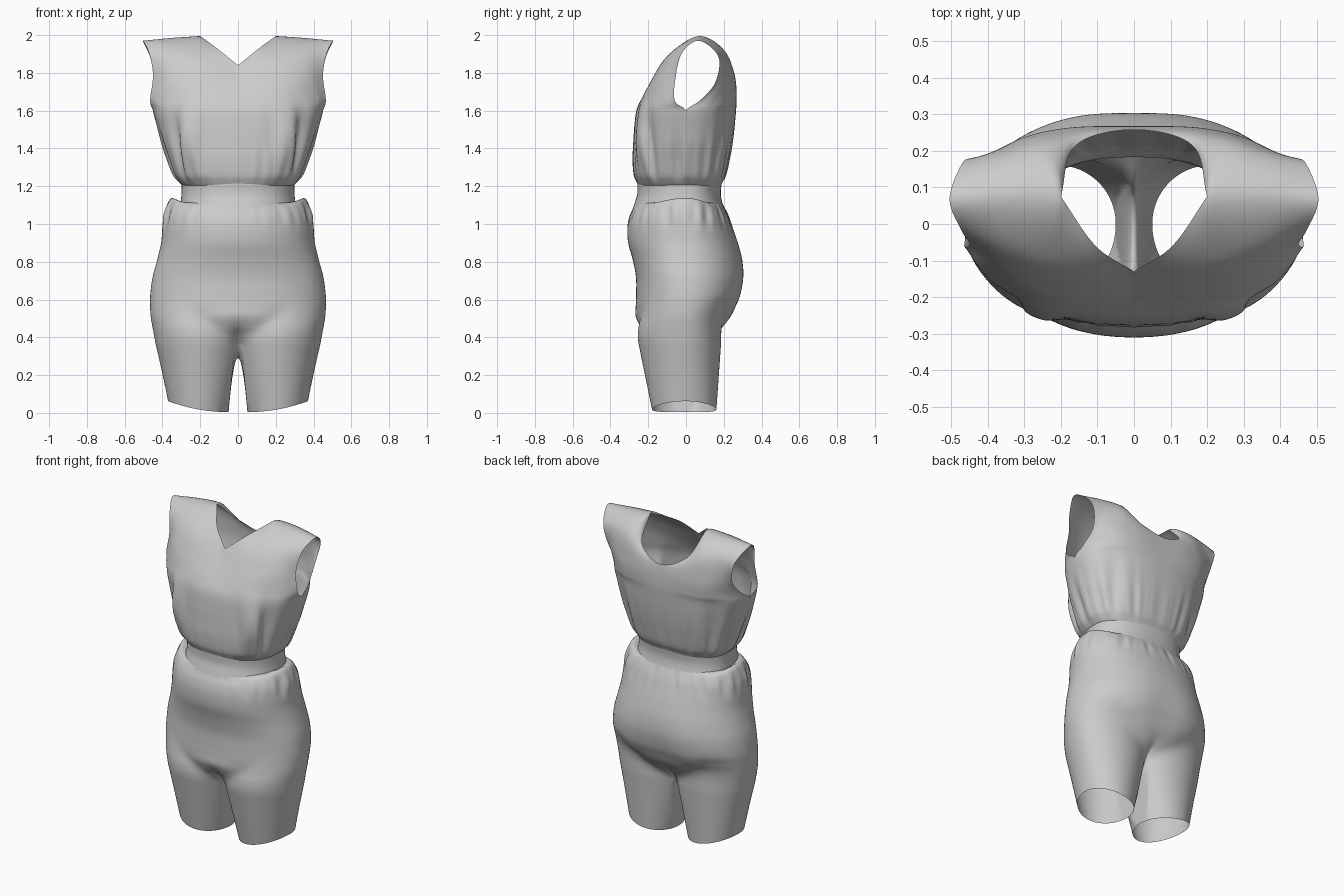
import bpy, bmesh, math
from mathutils import Vector as V

if "Cube" in bpy.data.objects:
    bpy.data.objects.remove(bpy.data.objects["Cube"])

Q = 40  # columns per quarter of the body


def cat(p, t, first=None, last=None):
    """Point on a Catmull-Rom curve through p, t in 0..1."""
    f = t * (len(p) - 1)
    i = min(int(f), len(p) - 2)
    f -= i
    b, c = p[i], p[i + 1]
    a = p[i - 1] if i else (first if first is not None else b * 2 - c)
    d = p[i + 2] if i + 2 < len(p) else (last if last is not None else c * 2 - b)
    return b + (c - a) * (f / 2) + (a * 2 - b * 5 + c * 4 - d) * (f * f / 2) \
        + (b * 3 - a - c * 3 + d) * (f ** 3 / 2)


def dense(rows, n, before=None, after=None):
    """Fill in n rows along the control rows, column by column."""
    return [[cat([r[c] for r in rows], j / n, before[c] if before else None,
                 after[c] if after else None)
             for c in range(len(rows[0]))] for j in range(n + 1)]


def ring_point(row, deg, e=2.25):
    """Half cross-section: deg -90 is front centre, 90 is back centre."""
    z, w, f, b = row
    a = math.radians(deg)
    c, s = max(math.cos(a), 0), math.sin(a)
    x = 0 if abs(deg) > 89.99 else w * c ** (2 / e)
    return V((x, math.copysign(abs(s) ** (2 / e), s) * (b if s > 0 else f), z))


def add_grid(bm, rows):
    vs = [[bm.verts.new(p) for p in r] for r in rows]
    for a, b in zip(vs, vs[1:]):
        for i in range(len(a) - 1):
            bm.faces.new((a[i], a[i + 1], b[i + 1], b[i]))


def finish(bm, name, fold=None):
    bmesh.ops.remove_doubles(bm, verts=bm.verts, dist=0.0004)
    bmesh.ops.dissolve_degenerate(bm, edges=bm.edges, dist=0.0001)
    if fold:
        for v in bm.verts:
            k = 1 + fold(math.degrees(math.atan2(v.co.y, v.co.x)), v.co.z)
            v.co.x *= k
            v.co.y *= k
    bmesh.ops.recalc_face_normals(bm, faces=bm.faces)
    me = bpy.data.meshes.new(name)
    bm.to_mesh(me)
    bm.free()
    for p in me.polygons:
        p.use_smooth = True
    ob = bpy.data.objects.new(name, me)
    bpy.context.collection.objects.link(ob)
    m = ob.modifiers.new("mirror", 'MIRROR')
    m.use_clip = True
    m.merge_threshold = 0.001


def bump(x, c, w):
    return math.exp(-((x - c) / w) ** 2)


def ramp(x, a, b):
    t = min(1, max(0, (x - a) / (b - a)))
    return t * t * (3 - 2 * t)


def ripple(a):
    r = math.radians(a)
    return (math.sin(19 * r + 1) + 0.8 * math.sin(31 * r + 2.2)
            + 0.7 * math.sin(11 * r + 0.5)) / 2.5


# ---- bodice: gathered rings, then front and back sheets up to the shoulder
BODICE = [(1.2, .29, .25, .183), (1.222, .312, .262, .194), (1.26, .338, .276, .212),
          (1.34, .368, .282, .23), (1.42, .398, .279, .245), (1.51, .425, .274, .257),
          (1.6, .45, .263, .265)]
FRONT = [[(0, -.237, 1.66), (.175, -.232, 1.66), (.315, -.193, 1.66), (.415, -.125, 1.66), (.465, -.06, 1.655)],
         [(0, -.195, 1.73), (.155, -.192, 1.745), (.28, -.165, 1.77), (.378, -.115, 1.79), (.45, -.053, 1.79)],
         [(0, -.155, 1.79), (.125, -.13, 1.85), (.24, -.088, 1.9), (.36, -.05, 1.92), (.472, -.018, 1.91)],
         [(0, -.13, 1.84), (.105, -.06, 1.925), (.2, .075, 1.995), (.35, .08, 1.985), (.505, .07, 1.97)]]
BACK = [[(0, .268, 1.65), (.185, .26, 1.65), (.325, .22, 1.65), (.41, .145, 1.65), (.447, .075, 1.655)],
        [(0, .267, 1.71), (.165, .264, 1.73), (.29, .24, 1.75), (.38, .2, 1.76), (.437, .155, 1.75)],
        [(0, .263, 1.755), (.14, .252, 1.81), (.25, .217, 1.9), (.36, .188, 1.91), (.466, .172, 1.885)],
        [(0, .258, 1.79), (.16, .215, 1.86), (.2, .075, 1.995), (.35, .08, 1.985), (.505, .07, 1.97)]]


def spread(net_row, sign, corner=False):
    """Resample a control row to Q+1 columns; a corner row breaks at the neck point."""
    p = [V(q) for q in net_row]
    first = V((-p[1].x, p[1].y, p[1].z)) if sign > 0 else None
    if not corner:
        return [cat(p, i / Q, first) for i in range(Q + 1)]
    h = Q // 2
    return [cat(p[:3], i / h, first) for i in range(h)] + [cat(p[2:], i / h) for i in range(h + 1)]


bm = bmesh.new()
for sign, net, other in ((-1, FRONT, BACK), (1, BACK, FRONT)):
    rings = [[ring_point(r, sign * 90 * (1 - i / Q), 2.4) for i in range(Q + 1)] for r in BODICE]
    sheet = [spread(row, sign, k == 3) for k, row in enumerate(net)]
    after = sheet[0][:-1] + [V((.455, 0, 1.655))]
    over = spread(other[2], -sign)  # rounds the shoulder over to the other sheet
    h = Q // 2
    top = [(sheet[3][i] * 2 - sheet[2][i]).lerp(over[h], (i / h) ** 3) for i in range(h)] + over[h:]
    add_grid(bm, dense(rings, 36, None, after))
    add_grid(bm, dense([rings[-1]] + sheet, 32, rings[-2], top))


def bodice_fold(a, z):
    start = ramp(z, 1.2, 1.26)
    env = bump(z, 1.32, .15) * start
    side = .5 + .5 * math.cos(math.radians(a)) ** 2
    big = .09 * bump(a, -42, 13) - .09 * bump(a, -31, 6) - .04 * bump(a, -56, 5) - .04 * bump(a, 32, 6)
    return .036 * ripple(a) * env * side + big * bump(z, 1.43, .16) * start


finish(bm, "bodice", bodice_fold)

# ---- waistband
bm = bmesh.new()
BAND = [(1.07, .315, .285, .208), (1.11, .305, .272, .193), (1.16, .299, .258, .184), (1.215, .298, .258, .189)]
add_grid(bm, dense([[ring_point(r, -90 + 90 * i / Q) for i in range(2 * Q + 1)] for r in BAND], 12))
finish(bm, "waistband")

# ---- shorts: hip rings easing into the legs, then the legs closed round the crotch
HIPS = [(1.115, .306, .266, .188), (1.08, .355, .282, .206), (1.04, .388, .299, .225), (.98, .4, .31, .247),
        (.9, .407, .306, .275), (.81, .428, .282, .3), (.72, .452, .265, .311), (.63, .464, .264, .3),
        (.57, .464, .266, .276), (.51, .462, .266, .243), (.455, .455, .263, .22), (.405, .447, .258, .2)]


def leg_point(t, ang):
    """t 0 is the crotch row, t 1 the hem; ang runs 0..360 round the leg from the outside."""
    a = math.radians(ang)
    cx, rx = .2 + .01 * t, .235 - .075 * t
    f, b = min(.25 - .07 * t, .266), .185 - .024 * t
    gap = .05 * math.sqrt(max(t, 0))
    x = max(cx + rx * math.cos(a), gap)
    y = math.sin(a) * (b if math.sin(a) > 0 else f)
    inner = max(0, -math.cos(a) - .85) / .15
    top = .36 - .07 * inner ** .6
    hem = .004 + .058 * (max(x - .05, 0) / .32) ** 2
    return V((x, y, top + (hem - top) * t))


LIM = 149
angs = [-90 + 90 * i / Q for i in range(2 * Q + 1)]
rows = []
for k, r in enumerate(HIPS):
    row = [ring_point(r, a, 2.15) for a in angs]
    for p, a in zip(row, angs):
        if k < 3:  # frill rises at the sides
            p.z += (.0, .055, .02)[k] * math.cos(math.radians(a)) ** 4
        p.y -= .012 * bump(a, 90, 14) * bump(r[0], .62, .15)  # seat cleft
    if r[0] < .63:  # legs form early at the sides, late at the centre line
        for i, a in enumerate(angs):
            late = ramp(abs(a), 45, 85)
            w = ramp(r[0], .64 - .13 * late, .36 - .02 * late)
            w = ramp(.64 - .13 * late - r[0], 0, .28 - .11 * late)
            leg_xy = leg_point((.36 - r[0]) / .36, a * LIM / 90).xy
            row[i] = row[i].lerp(V((*leg_xy, r[0])), w)
        row[0].x = row[-1].x = 0
    rows.append(row)
crotch = [leg_point(0, a * LIM / 90) for a in angs]
crotch[0].x = crotch[-1].x = 0
after = [leg_point(.13, a * LIM / 90) for a in angs]
upper = dense(rows + [crotch], 12 * 7, None, after)
for r in upper:
    r[0].x = r[-1].x = 0
bm = bmesh.new()
add_grid(bm, upper)
around = [a * LIM / 90 for a in angs] + [LIM + (360 - 2 * LIM) * i / 20 for i in range(1, 21)]
leg = [[leg_point((j / 24) ** 1.4, a) for a in around] for j in range(25)]
for i in [0] + list(range(2 * Q, len(around))):
    leg[0][i].x = 0
add_grid(bm, leg)


def shorts_fold(a, z):
    gather = .2 + .8 * bump(a, 0, 45) if a < 0 else 1
    return .032 * ripple(a * 1.1 + 9) * bump(z, 1.05, .06) * gather


finish(bm, "shorts", shorts_fold)
